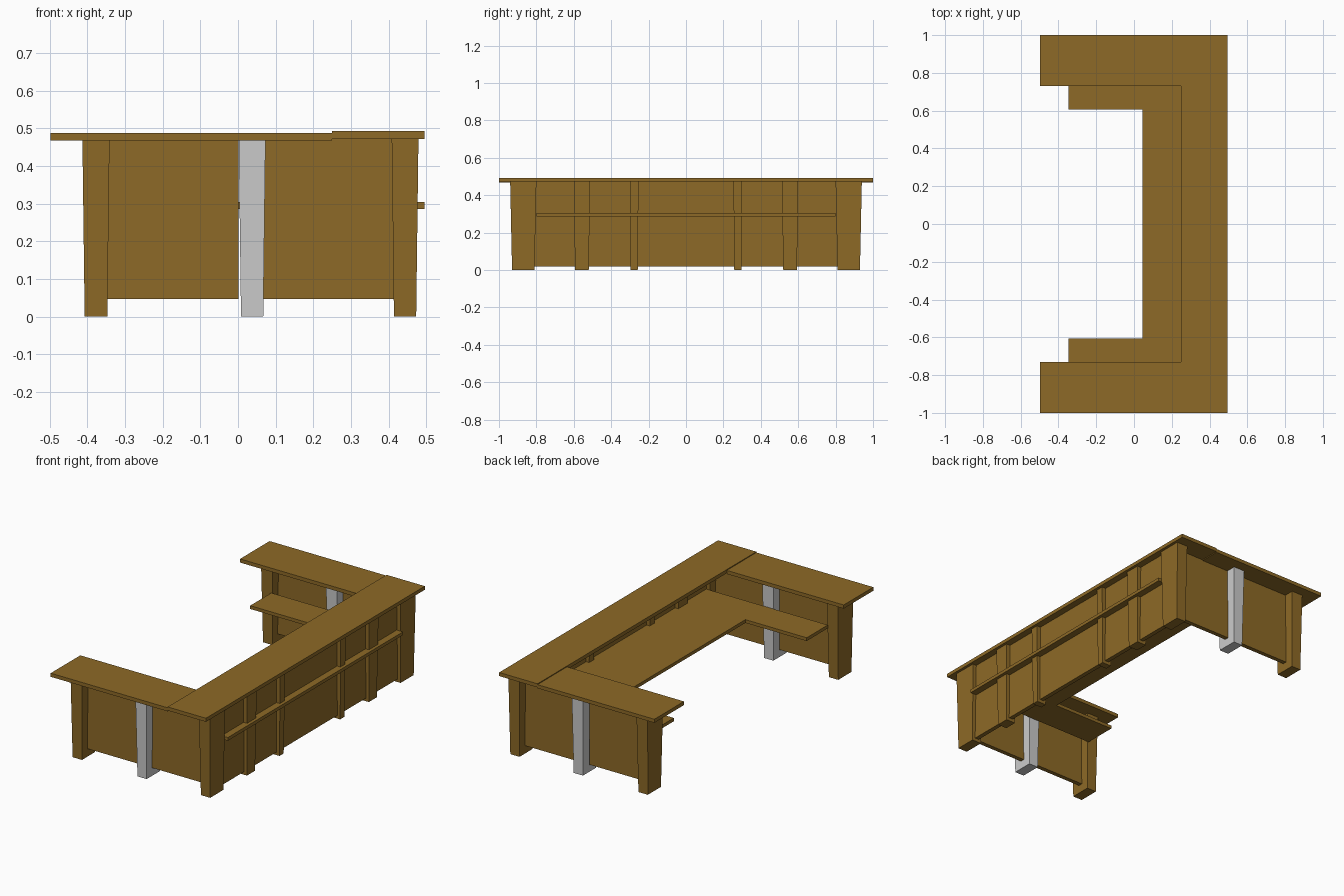
import bpy, bmesh

if "Cube" in bpy.data.objects:
    bpy.data.objects.remove(bpy.data.objects["Cube"])

wood = bpy.data.materials.new("wood")
wood.diffuse_color = (0.27, 0.144, 0.02, 1)
wood.use_nodes = True
wood.node_tree.nodes["Principled BSDF"].inputs["Base Color"].default_value = wood.diffuse_color


def finish(name, bm, mat):
    bmesh.ops.recalc_face_normals(bm, faces=bm.faces)
    me = bpy.data.meshes.new(name)
    bm.to_mesh(me)
    bm.free()
    if mat:
        me.materials.append(mat)
    ob = bpy.data.objects.new(name, me)
    bpy.context.collection.objects.link(ob)
    return ob


def block(name, x, y, z, taper=(0, 0), mat=wood):
    """Box from ranges; the bottom is inset by taper on each side."""
    bm = bmesh.new()
    bmesh.ops.create_cube(bm, size=1)
    for v in bm.verts:
        sx, sy = (1 if c > 0 else -1 for c in v.co.xy)
        low = v.co.z < 0
        v.co = (x[sx > 0] - sx * taper[0] * low,
                y[sy > 0] - sy * taper[1] * low, z[not low])
    return finish(name, bm, mat)


def span(a, b, side):
    """Range on the y axis, mirrored when side is -1."""
    return tuple(sorted((a * side, b * side)))


# Front counter top and panel
block("front_counter_top", (0.25, 0.495), (-1, 1), (0.472, 0.493))
block("front_panel", (0.43, 0.455), (-0.82, 0.82), (0.018, 0.472))

# U-shaped work surface that passes through the panel as an outer ledge
outline = [(0.495, -0.8), (0.495, 0.8), (-0.347, 0.8), (-0.347, 0.607),
           (0.045, 0.607), (0.045, -0.607), (-0.347, -0.607), (-0.347, -0.8)]
bm = bmesh.new()
face = bm.faces.new([bm.verts.new((x, y, 0.286)) for x, y in outline])
ext = bmesh.ops.extrude_face_region(bm, geom=[face])
bmesh.ops.translate(bm, vec=(0, 0, 0.019),
                    verts=[g for g in ext["geom"] if isinstance(g, bmesh.types.BMVert)])
finish("work_surface", bm, wood)

for side, tag in ((-1, "right"), (1, "left")):
    # Wing top and its two panels either side of the metal post
    block(f"{tag}_wing_top", (-0.498, 0.25), span(0.73, 1, side), (0.467, 0.488))
    py = span(0.857, 0.882, side)
    block(f"{tag}_wing_rear_panel", (-0.38, 0.001), py, (0.047, 0.467))
    block(f"{tag}_wing_front_panel", (0.067, 0.44), py, (0.047, 0.471))

    # Tapered legs
    ly = span(0.8, 0.94, side)
    block(f"{tag}_end_leg", (-0.413, -0.341), ly, (0, 0.467), (0.006, 0.01))
    block(f"{tag}_metal_post", (0.002, 0.073), ly, (0, 0.467), (0.006, 0.01), None)
    block(f"{tag}_corner_leg", (0.408, 0.479), ly, (0, 0.472), (0.006, 0.01))

    # Front stiles
    block(f"{tag}_wide_stile", (0.408, 0.479), span(0.513, 0.6, side),
          (0, 0.472), (0.006, 0.007))
    block(f"{tag}_narrow_stile", (0.408, 0.479), span(0.254, 0.3, side),
          (0, 0.472), (0.006, 0.004))
